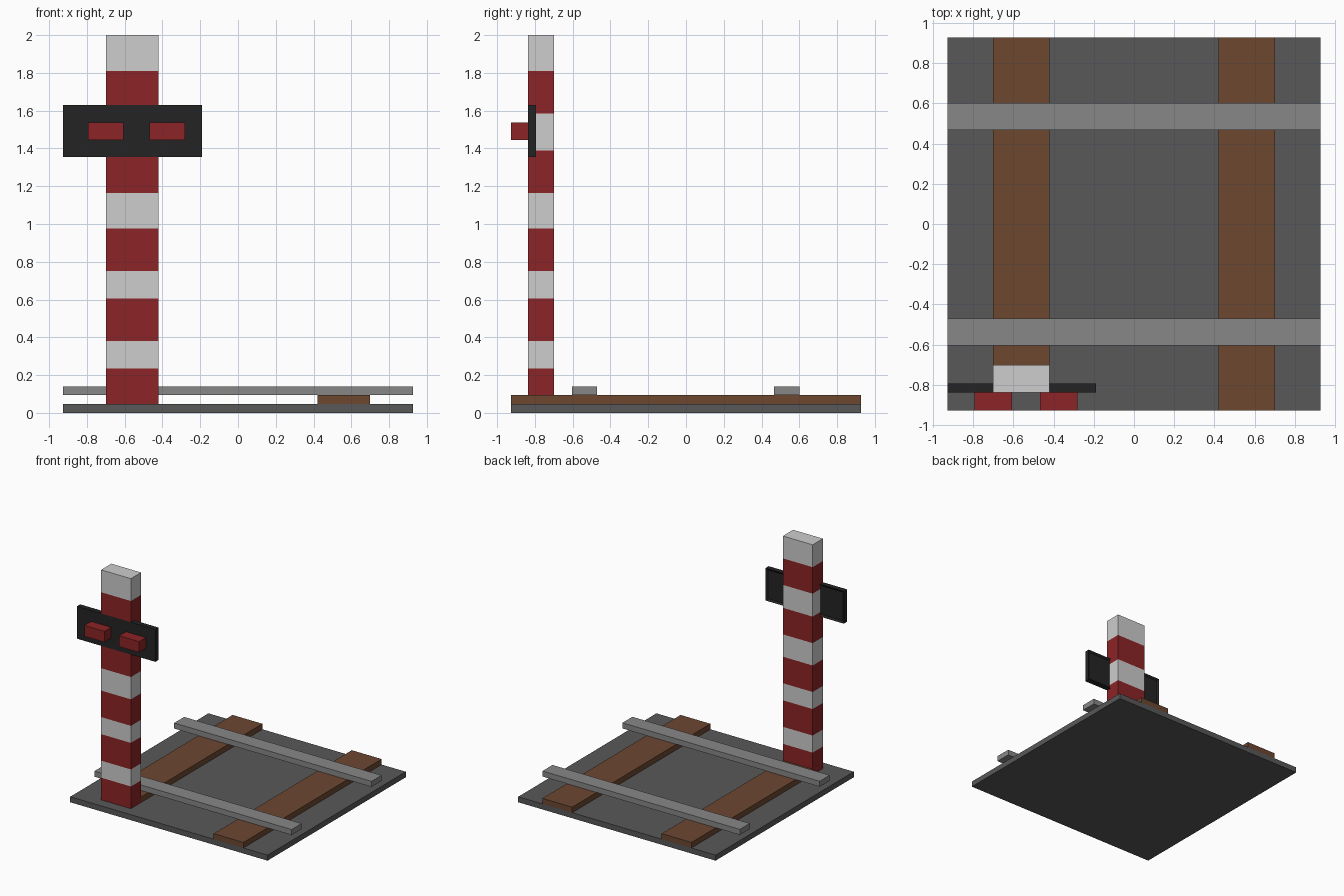
import bpy, bmesh
from mathutils import Vector

if "Cube" in bpy.data.objects:
    bpy.data.objects.remove(bpy.data.objects["Cube"], do_unlink=True)


def make_material(name, rgb):
    linear = [((c / 255 + 0.055) / 1.055) ** 2.4 for c in rgb]
    mat = bpy.data.materials.new(name)
    mat.use_nodes = True
    mat.diffuse_color = (*linear, 1)
    mat.node_tree.nodes["Principled BSDF"].inputs["Base Color"].default_value = (*linear, 1)
    return mat


gravel = make_material("dark grey", (88, 88, 88))
steel = make_material("mid grey", (135, 135, 135))
wood = make_material("brown", (108, 71, 48))
red = make_material("signal red", (140, 36, 38))
white = make_material("off white", (205, 205, 205))
black = make_material("near black", (36, 36, 36))


def add_box(bm, lo, hi, mat_index=0):
    lo, hi = Vector(lo), Vector(hi)
    verts = bmesh.ops.create_cube(bm, size=1)["verts"]
    bmesh.ops.scale(bm, vec=hi - lo, verts=verts)
    bmesh.ops.translate(bm, vec=(lo + hi) / 2, verts=verts)
    for face in {f for v in verts for f in v.link_faces}:
        face.material_index = mat_index


def finish(name, bm, mats):
    mesh = bpy.data.meshes.new(name)
    bm.to_mesh(mesh)
    bm.free()
    for mat in mats:
        mesh.materials.append(mat)
    obj = bpy.data.objects.new(name, mesh)
    bpy.context.collection.objects.link(obj)
    return obj


def box(name, lo, hi, mat):
    bm = bmesh.new()
    add_box(bm, lo, hi)
    return finish(name, bm, [mat])


E = 0.927                        # half width of the ground slab
Z1, Z2, Z3 = 0.047, 0.094, 0.141  # slab, sleeper and rail tops
POLE_FRONT, POLE_BACK = -0.837, -0.70
BOARD_BACK, BOARD_LOW, BOARD_HIGH = -0.794, 1.355, 1.63

# Ground slab, sleepers and rails
box("ground_slab", (-E, -E, 0), (E, E, Z1), gravel)
box("right_sleeper", (-0.70, POLE_BACK, Z1), (-0.42, E, Z2), wood)
box("left_sleeper", (0.42, -E, Z1), (0.70, E, Z2), wood)
for name, y in (("front_rail", -0.537), ("back_rail", 0.534)):
    box(name, (-E, y - 0.067, Z2), (E, y + 0.067, Z3), steel)

# Striped pole, notched at the front where the signal board sits
bands = [Z1, 0.235, 0.38, 0.605, 0.75, 0.975, 1.165, 1.39, 1.585, 1.81, 2.0]
cuts = sorted(bands + [BOARD_LOW, BOARD_HIGH])
bm = bmesh.new()
for low, high in zip(cuts, cuts[1:]):
    mid = (low + high) / 2
    stripe = sum(b < mid for b in bands) - 1
    front = -0.81 if BOARD_LOW < mid < BOARD_HIGH else POLE_FRONT
    add_box(bm, (-0.70, front, low), (-0.42, POLE_BACK, high), stripe % 2)
finish("striped_pole", bm, [red, white])

# Signal board with a shallow recess in its back
bm = bmesh.new()
add_box(bm, (-E, POLE_FRONT, BOARD_LOW), (-0.19, BOARD_BACK, BOARD_HIGH))
bm.normal_update()
back = [f for f in bm.faces if f.normal.y > 0.9]
bmesh.ops.inset_region(bm, faces=back, thickness=0.022)
bmesh.ops.translate(bm, vec=(0, -0.012, 0), verts=back[0].verts)
finish("signal_board", bm, [black])

# Signal lamps
for name, x in (("right_lamp", -0.70), ("left_lamp", -0.374)):
    box(name, (x - 0.094, -E, 1.445), (x + 0.094, POLE_FRONT, 1.537), red)
